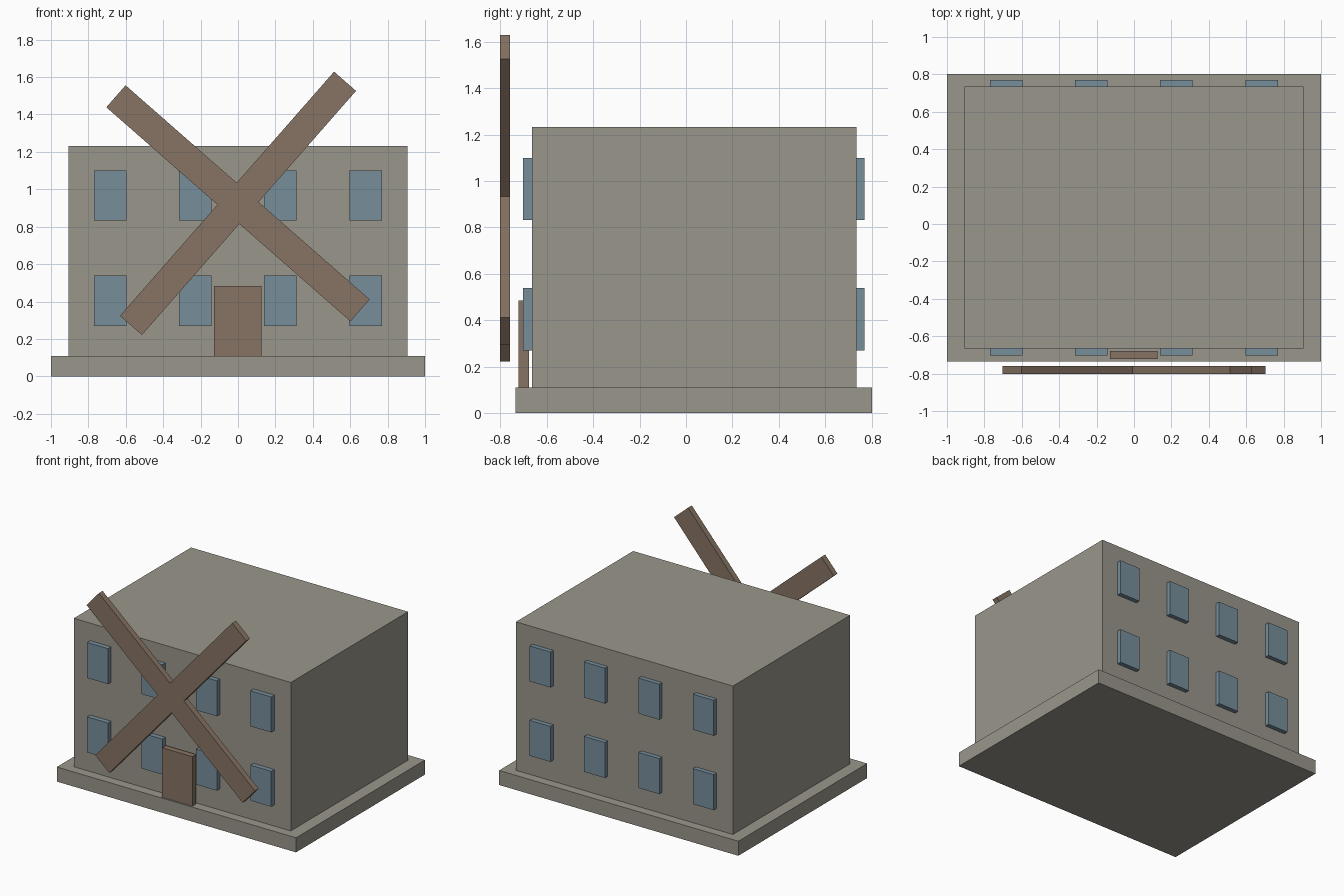
import bpy
import bmesh
from mathutils import Matrix

default = bpy.data.objects.get("Cube")
if default:
    bpy.data.objects.remove(default, do_unlink=True)


def material(name, srgb):
    color = [(c / 255) ** 2.2 for c in srgb] + [1]
    mat = bpy.data.materials.new(name)
    mat.use_nodes = True
    mat.diffuse_color = color
    mat.node_tree.nodes["Principled BSDF"].inputs["Base Color"].default_value = color
    return mat


stone = material("stone_grey", (152, 149, 138))
glass = material("glass_blue", (118, 141, 154))
wood = material("wood_brown", (134, 115, 99))


def finish(name, bm, mat):
    bmesh.ops.recalc_face_normals(bm, faces=bm.faces)
    mesh = bpy.data.meshes.new(name)
    bm.to_mesh(mesh)
    bm.free()
    mesh.materials.append(mat)
    obj = bpy.data.objects.new(name, mesh)
    bpy.context.collection.objects.link(obj)
    return obj


def box(name, xs, ys, zs, mat):
    bm = bmesh.new()
    bmesh.ops.create_cube(bm, size=1)
    for v in bm.verts:
        v.co = [lo + (c + 0.5) * (hi - lo) for c, (lo, hi) in zip(v.co, (xs, ys, zs))]
    return finish(name, bm, mat)


# Plinth and main block
box("base_slab", (-1, 1), (-0.735, 0.803), (0, 0.11), stone)
box("building_body", (-0.907, 0.907), (-0.665, 0.735), (0.11, 1.232), stone)

# Two rows of four windows on the front and back walls
for side, ys in (("front", (-0.702, -0.665)), ("back", (0.735, 0.769))):
    for row, z in (("lower", 0.27), ("upper", 0.832)):
        for i in range(4):
            x = -0.683 + i * 0.455
            box(f"{side}_{row}_window_{i + 1}", (x - 0.087, x + 0.087), ys,
                (z, z + 0.268), glass)

# Door standing just proud of the front wall
box("door", (-0.128, 0.125), (-0.723, -0.678), (0.11, 0.484), wood)

# Crossed sails: a plus-shaped outline, extruded and turned
half, arm = 0.078, 0.868
corners = [(half, half), (half, arm), (-half, arm)]
bm = bmesh.new()
outline = []
for turn in range(4):
    for x, z in corners:
        for _ in range(turn):
            x, z = -z, x
        outline.append(bm.verts.new((x, -0.803, z)))
front = bm.faces.new(outline)
result = bmesh.ops.extrude_face_region(bm, geom=[front])
moved = [g for g in result["geom"] if isinstance(g, bmesh.types.BMVert)]
bmesh.ops.translate(bm, verts=moved, vec=(0, 0.045, 0))
bmesh.ops.transform(bm, verts=bm.verts, matrix=Matrix.Translation((0, 0, 0.925))
                    @ Matrix.Rotation(0.72, 4, "Y"))
finish("windmill_sails", bm, wood)
